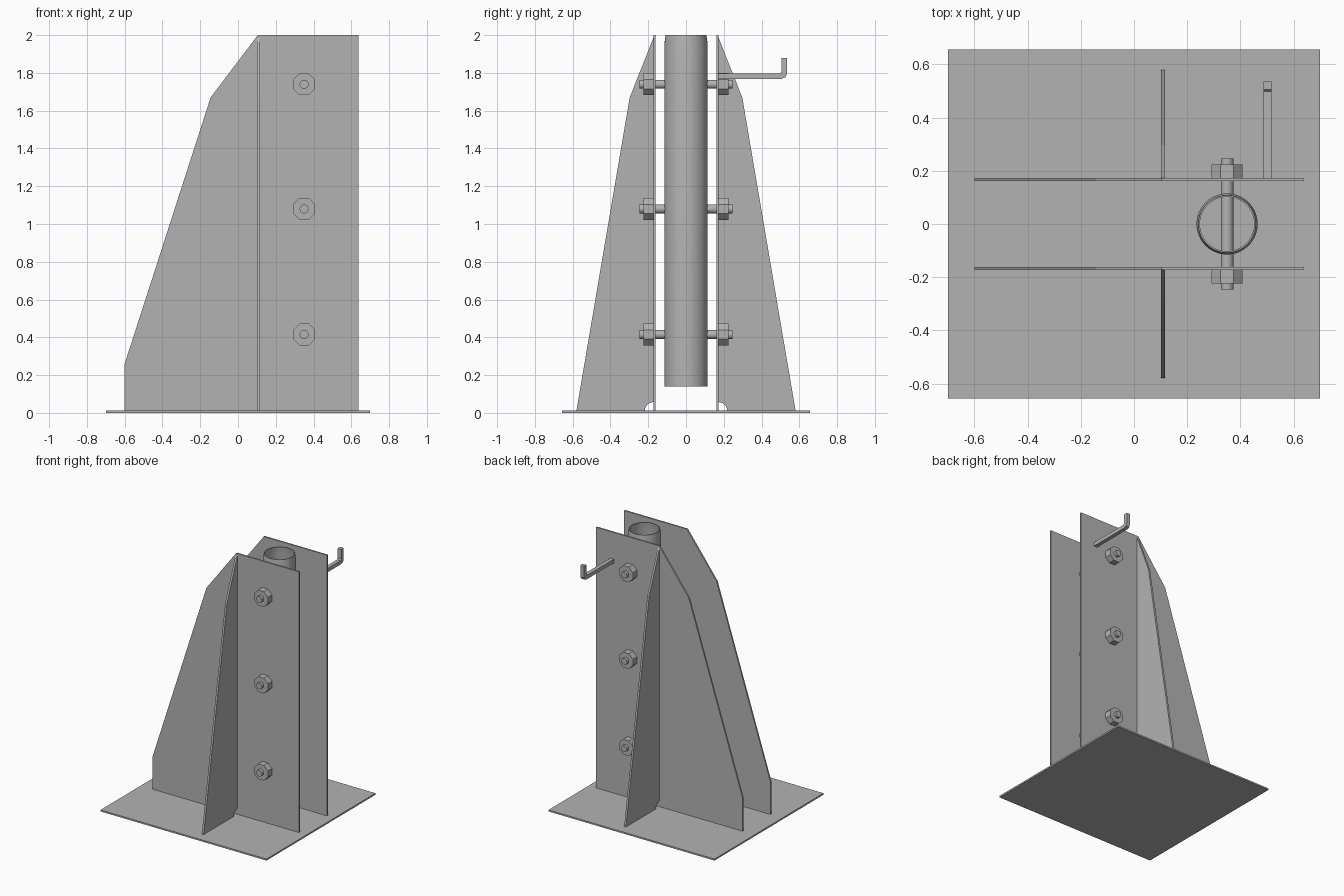
import bpy, bmesh, math
from mathutils import Matrix, Vector

cube = bpy.data.objects.get("Cube")
if cube:
    bpy.data.objects.remove(cube, do_unlink=True)

steel = bpy.data.materials.new("plain_grey_steel")
steel.use_nodes = True
grey = (0.45, 0.45, 0.45, 1)
steel.diffuse_color = grey
steel.node_tree.nodes["Principled BSDF"].inputs["Base Color"].default_value = grey

BOLT_X = 0.35
BASE_TOP = 0.012
PLATE_IN, PLATE_OUT = 0.161, 0.173


def finish(name, bm):
    bmesh.ops.recalc_face_normals(bm, faces=bm.faces)
    mesh = bpy.data.meshes.new(name)
    bm.to_mesh(mesh)
    bm.free()
    mesh.materials.append(steel)
    obj = bpy.data.objects.new(name, mesh)
    bpy.context.collection.objects.link(obj)
    return obj


def extrude_profile(name, points, depth):
    """Face from 3D points, extruded along the depth vector."""
    bm = bmesh.new()
    face = bm.faces.new([bm.verts.new(p) for p in points])
    new = bmesh.ops.extrude_face_region(bm, geom=[face])["geom"]
    verts = [v for v in new if isinstance(v, bmesh.types.BMVert)]
    bmesh.ops.translate(bm, verts=verts, vec=Vector(depth))
    return finish(name, bm)


def y_cylinder(name, radius, y0, y1, z, sides):
    bm = bmesh.new()
    place = (Matrix.Translation((BOLT_X, (y0 + y1) / 2, z))
             @ Matrix.Rotation(math.pi / 2, 4, 'X')
             @ Matrix.Rotation(math.pi / sides, 4, 'Z'))
    bmesh.ops.create_cone(bm, cap_ends=True, segments=sides, radius1=radius,
                          radius2=radius, depth=abs(y1 - y0), matrix=place)
    return finish(name, bm)


# Base plate
extrude_profile("base_plate", [(-0.7, -0.657, 0), (0.7, -0.657, 0),
                (0.7, 0.657, 0), (-0.7, 0.657, 0)], (0, 0, BASE_TOP))

# Upright plates and their side gussets, mirrored front to back
plate = [(-0.6, BASE_TOP), (0.637, BASE_TOP), (0.637, 2), (0.105, 2),
         (-0.145, 1.67), (-0.6, 0.26)]
notch = [(PLATE_OUT + 0.045 * math.sin(a), BASE_TOP + 0.045 * math.cos(a))
         for a in (i * math.pi / 12 for i in range(7))]
gusset = notch + [(0.58, BASE_TOP), (0.298, 1.67), (PLATE_OUT, 1.985)]
for side, s in (("front", -1), ("back", 1)):
    extrude_profile(side + "_upright_plate", [(x, s * PLATE_IN, z) for x, z in plate],
                    (0, s * (PLATE_OUT - PLATE_IN), 0))
    extrude_profile(side + "_gusset", [(0.101, s * y, z) for y, z in gusset],
                    (0.015, 0, 0))

# Through bolts with a nut on each side
for level, z in (("lower", 0.415), ("middle", 1.08), ("upper", 1.74)):
    rod = y_cylinder(level + "_bolt", 0.024, -0.246, 0.246, z, 16)
    for p in rod.data.polygons:
        p.use_smooth = len(p.vertices) == 4
    for side, s in (("front", -1), ("back", 1)):
        y_cylinder(f"{level}_{side}_nut", 0.063, s * PLATE_OUT, s * 0.224, z, 8)

# Hollow pipe, slightly drawn in at the top
rings = [(0.115, 0.14), (0.115, 1.95), (0.108, 2.0),
         (0.102, 2.0), (0.109, 1.95), (0.109, 0.14)]
bm = bmesh.new()
count = 40
loops = []
for r, z in rings:
    loops.append([bm.verts.new((BOLT_X + r * math.cos(math.tau * i / count),
                                r * math.sin(math.tau * i / count), z))
                  for i in range(count)])
for k, a in enumerate(loops):
    b = loops[(k + 1) % len(loops)]
    for i in range(count):
        j = (i + 1) % count
        bm.faces.new((a[i], a[j], b[j], b[i]))
pipe = finish("pipe", bm)
bpy.ops.object.select_all(action='DESELECT')
pipe.select_set(True)
bpy.context.view_layer.objects.active = pipe
bpy.ops.object.shade_smooth_by_angle(angle=math.radians(30))

# Square bar hook on the back plate
hook = [(PLATE_OUT, 1.768), (0.505, 1.768), (0.526, 1.776), (0.536, 1.796),
        (0.536, 1.88), (0.506, 1.88), (0.506, 1.806), (0.498, 1.797),
        (PLATE_OUT, 1.797)]
extrude_profile("hook", [(0.487, y, z) for y, z in hook], (0.03, 0, 0))
